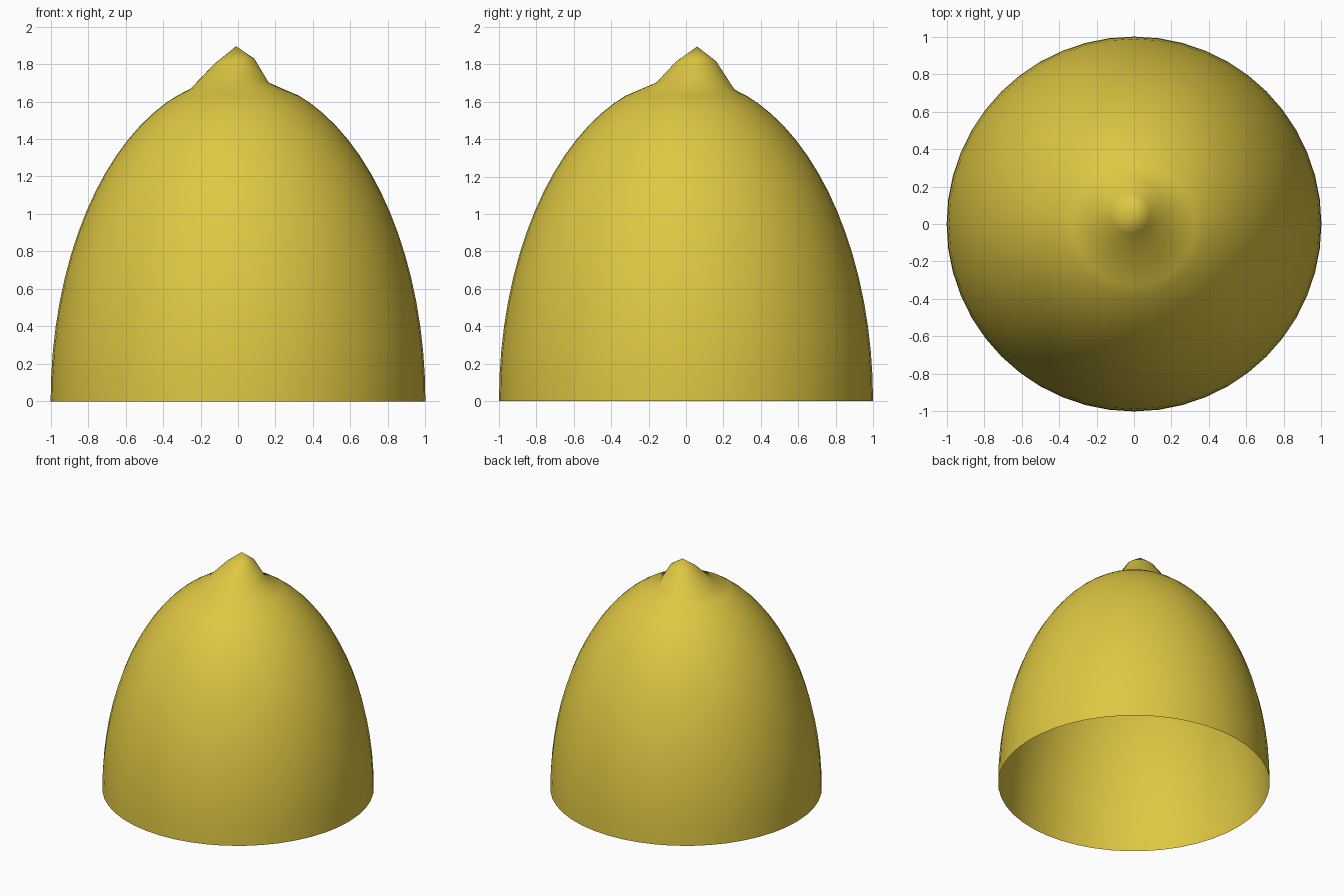
import bpy, bmesh, math

if "Cube" in bpy.data.objects:
    bpy.data.objects.remove(bpy.data.objects["Cube"])

H = 1.725   # height of the plain half-ellipsoid dome
SEG = 48


def dome_z(x, y):
    return H * math.sqrt(max(0.0, 1 - x * x - y * y))


def add_ring(bm, r, cx=0.0, cy=0.0, z=None):
    ring = []
    for i in range(SEG):
        a = 2 * math.pi * i / SEG
        x, y = cx + r * math.cos(a), cy + r * math.sin(a)
        ring.append(bm.verts.new((x, y, dome_z(x, y) if z is None else z + 0.13 * (x - cx))))
    return ring


bm = bmesh.new()
# dome body, open at the bottom
rings = [add_ring(bm, math.cos(math.radians(4.5 * i))) for i in range(16)]
rings.append(add_ring(bm, 0.325))
# slightly off-centre pinched tip
rings.append(add_ring(bm, 0.21, -0.045, 0.05))
rings.append(add_ring(bm, 0.107, -0.02, 0.055, 1.815))
tip = bm.verts.new((-0.01, 0.06, 1.895))

for low, high in zip(rings, rings[1:]):
    for i in range(SEG):
        j = (i + 1) % SEG
        bm.faces.new((low[i], low[j], high[j], high[i]))
for i in range(SEG):
    bm.faces.new((rings[-1][i], rings[-1][(i + 1) % SEG], tip))
for f in bm.faces:
    f.smooth = True

mesh = bpy.data.meshes.new("dome_shell")
bm.to_mesh(mesh)
bm.free()
shell = bpy.data.objects.new("dome_shell", mesh)
bpy.context.collection.objects.link(shell)

# single yellow colour
mat = bpy.data.materials.new("mustard yellow")
mat.diffuse_color = (0.73, 0.57, 0.055, 1)
mat.use_nodes = True
mat.node_tree.nodes["Principled BSDF"].inputs["Base Color"].default_value = mat.diffuse_color
mesh.materials.append(mat)
